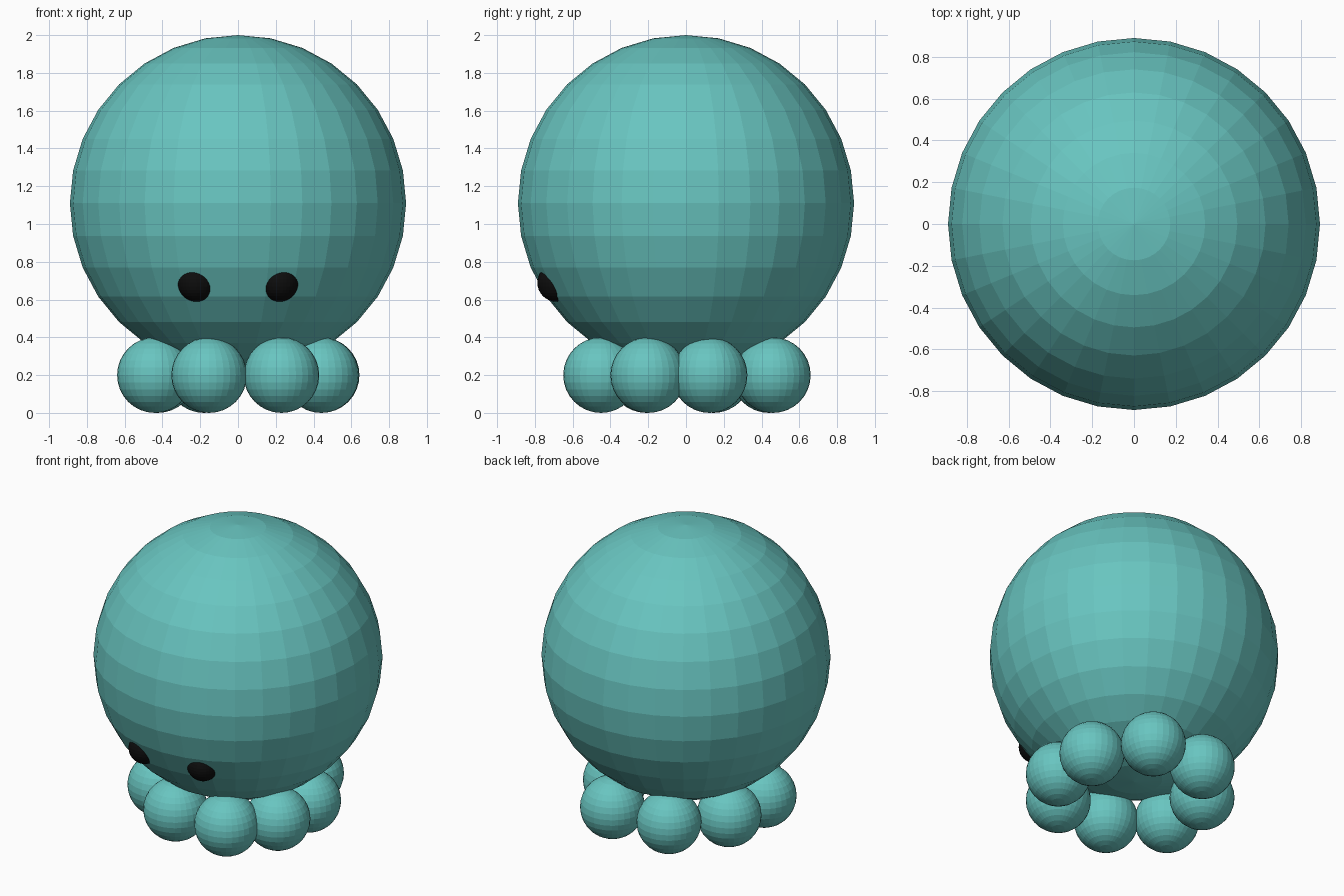
import bpy
from mathutils import Vector

if "Cube" in bpy.data.objects:
    bpy.data.objects.remove(bpy.data.objects["Cube"])


def material(name, color):
    m = bpy.data.materials.new(name)
    m.diffuse_color = color
    m.use_nodes = True
    m.node_tree.nodes["Principled BSDF"].inputs["Base Color"].default_value = m.diffuse_color
    return m


teal = material("teal", (0.14, 0.56, 0.53, 1))
black = material("black", (0.004, 0.004, 0.004, 1))


def ball(name, centre, radius, mat):
    bpy.ops.mesh.primitive_uv_sphere_add(segments=32, ring_count=16, radius=radius, location=centre)
    ob = bpy.context.object
    ob.name = name
    ob.data.materials.append(mat)
    return ob


# Large round head, flat shaded
head_centre = Vector((0, 0, 1.11))
ball("head", head_centre, 0.89, teal)

# Eyes sunk into the lower front of the head
for side, label in ((-1, "left"), (1, "right")):
    outward = Vector((side * 0.264, -0.826, -0.506)).normalized()
    ball(label + "_eye", head_centre + outward * 0.835, 0.1, black)

# Slightly uneven ring of eight stubby round legs
leg_spots = [(0.23, -0.45), (0.44, -0.20), (0.443, 0.125), (0.23, 0.46),
             (-0.18, 0.44), (-0.425, 0.145), (-0.44, -0.21), (-0.153, -0.45)]
for i, (x, y) in enumerate(leg_spots):
    ball(f"leg_{i + 1}", (x, y, 0.2), 0.2, teal)
